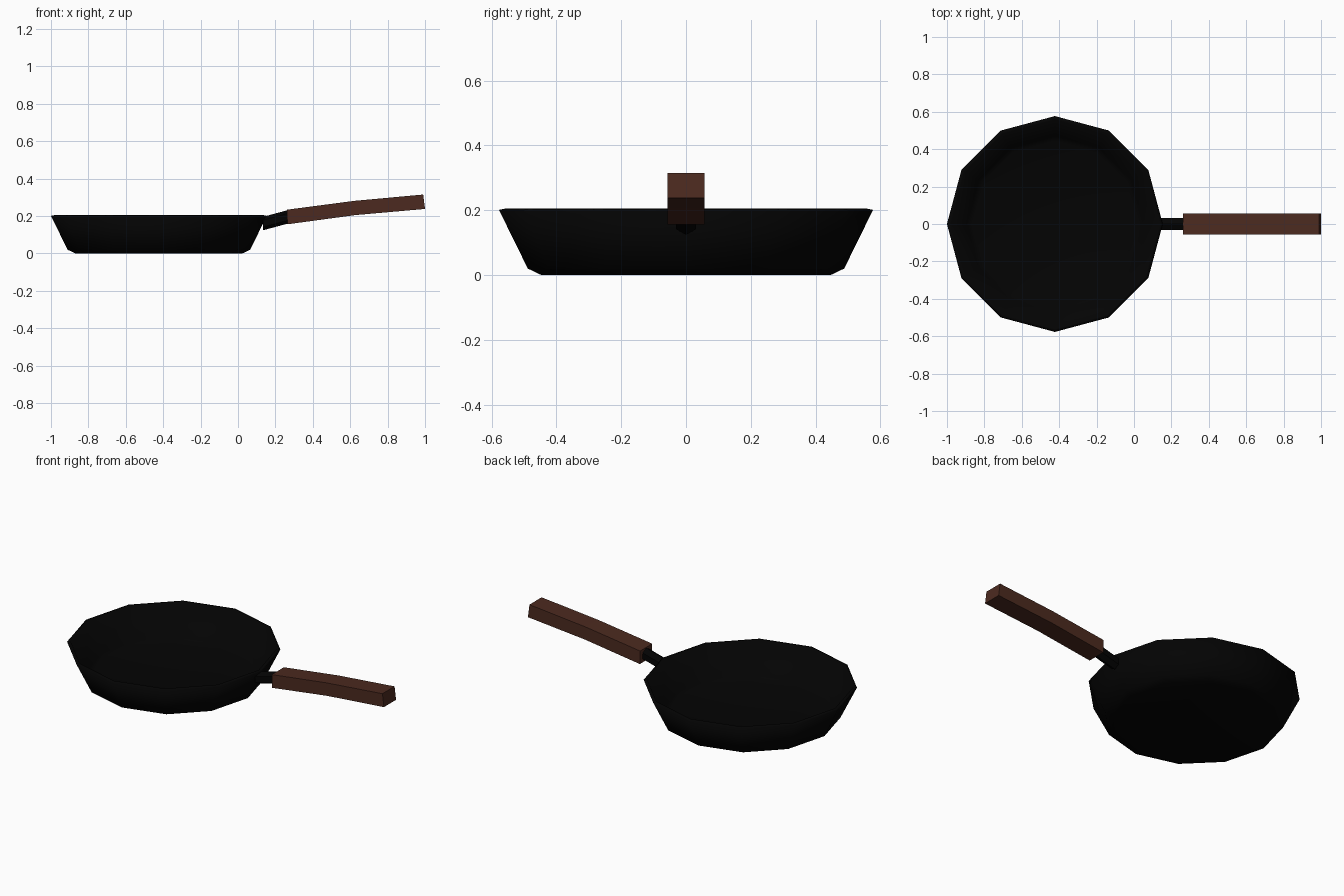
import bpy, bmesh, math
from mathutils import Vector

if "Cube" in bpy.data.objects:
    bpy.data.objects.remove(bpy.data.objects["Cube"])


def material(name, rgb):
    m = bpy.data.materials.new(name)
    m.diffuse_color = (*rgb, 1)
    m.use_nodes = True
    m.node_tree.nodes["Principled BSDF"].inputs["Base Color"].default_value = m.diffuse_color
    return m


iron = material("black_iron", (0.001, 0.001, 0.001))
wood = material("dark_wood", (0.072, 0.023, 0.014))


def skin(name, rings, mat, smooth=False):
    """Join successive vertex rings with quads and cap both ends."""
    bm = bmesh.new()
    loops = [[bm.verts.new(p) for p in ring] for ring in rings]
    n = len(loops[0])
    for a, b in zip(loops, loops[1:]):
        for i in range(n):
            j = (i + 1) % n
            bm.faces.new((a[i], a[j], b[j], b[i]))
    bm.faces.new(loops[0])
    bm.faces.new(loops[-1])
    bmesh.ops.recalc_face_normals(bm, faces=bm.faces)
    for f in bm.faces:
        f.smooth = smooth
    me = bpy.data.meshes.new(name)
    bm.to_mesh(me)
    bm.free()
    me.materials.append(mat)
    ob = bpy.data.objects.new(name, me)
    bpy.context.collection.objects.link(ob)
    return ob


def circle(center, radius, sides, u, v, phase=0.0):
    pts = []
    for i in range(sides):
        a = phase + 2 * math.pi * i / sides
        pts.append(center + radius * (math.cos(a) * u + math.sin(a) * v))
    return pts


X, Y, Z = Vector((1, 0, 0)), Vector((0, 1, 0)), Vector((0, 0, 1))

# Hollow twelve-sided pan: up the outside, over the rim, down the inside
profile = [(0.446, 0.0), (0.488, 0.02), (0.577, 0.201),
           (0.558, 0.205), (0.471, 0.03), (0.442, 0.017)]
pan = skin("pan", [circle(Vector((-0.423, 0, z)), r, 12, X, Y)
                   for r, z in profile], iron, smooth=True)

# Six-sided metal neck, cut upright where it meets the pan
ends = [Vector((0.134, 0, 0.160)), Vector((0.29, 0, 0.202))]
skin("neck", [circle(p, 0.036, 6, Y, Z, math.pi / 6) for p in ends], iron)

# Bent square wooden grip: (bottom x, bottom z, top x, top z) per section
sections = [(0.264, 0.156, 0.262, 0.234),
            (0.626, 0.205, 0.620, 0.281),
            (1.000, 0.238, 0.990, 0.315)]
w = 0.057
skin("grip", [[(bx, -w, bz), (bx, w, bz), (tx, w, tz), (tx, -w, tz)]
              for bx, bz, tx, tz in sections], wood)
